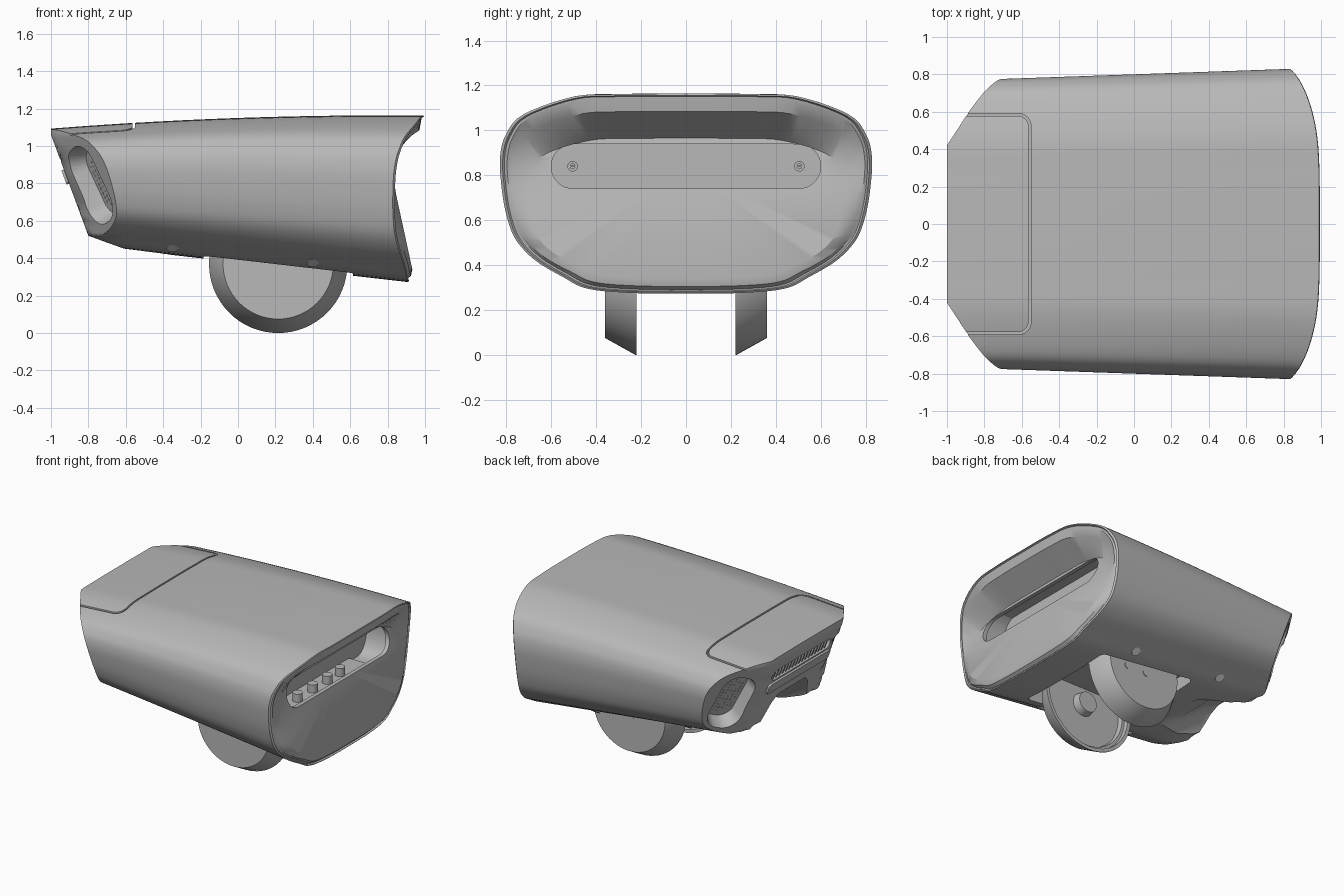
import bpy, bmesh, math
from mathutils import Matrix, Vector

if "Cube" in bpy.data.objects:
    bpy.data.objects.remove(bpy.data.objects["Cube"], do_unlink=True)


def material(name, value):
    m = bpy.data.materials.new(name)
    m.use_nodes = True
    m.diffuse_color = (value, value, value, 1)
    m.node_tree.nodes["Principled BSDF"].inputs["Base Color"].default_value = (value, value, value, 1)
    return m


grey = material("grey plastic", 0.48)
light = material("light grey plugs", 0.65)


def finish(ob, angle=30):
    bpy.ops.object.select_all(action='DESELECT')
    ob.select_set(True)
    bpy.context.view_layer.objects.active = ob
    bpy.ops.object.shade_smooth_by_angle(angle=math.radians(angle))


def loft(name, rings, matrix=Matrix(), closed=False, mat=grey):
    """Skin a list of equal rings; capped at both ends unless closed in a loop."""
    bm = bmesh.new()
    vs = [[bm.verts.new(matrix @ Vector(p)) for p in r] for r in rings]
    n = len(vs[0])
    pairs = list(zip(vs, vs[1:])) + ([(vs[-1], vs[0])] if closed else [])
    for a, b in pairs:
        for i in range(n):
            j = (i + 1) % n
            bm.faces.new((a[i], a[j], b[j], b[i]))
    if not closed:
        bm.faces.new(vs[0])
        bm.faces.new(vs[-1])
    bmesh.ops.recalc_face_normals(bm, faces=bm.faces)
    me = bpy.data.meshes.new(name)
    bm.to_mesh(me)
    bm.free()
    me.materials.append(mat)
    ob = bpy.data.objects.new(name, me)
    bpy.context.collection.objects.link(ob)
    finish(ob)
    return ob


def rounded(w, h, r, seg=8):
    pts = []
    for k, (sx, sy) in enumerate(((1, 1), (-1, 1), (-1, -1), (1, -1))):
        for i in range(seg + 1):
            a = math.pi / 2 * (k + i / seg)
            pts.append((sx * (w / 2 - r) + r * math.cos(a), sy * (h / 2 - r) + r * math.sin(a)))
    return pts


def at(outline, d):
    return [(a, b, d) for a, b in outline]


def prism(name, outline, matrix, d0, d1, top=None, mat=grey):
    return loft(name, [at(outline, d0), at(top or outline, d1)], matrix, mat=mat)


def frame_ring(name, outer, inner, matrix, d0, d1):
    return loft(name, [at(outer, d0), at(outer, d1), at(inner, d1), at(inner, d0)], matrix, True)


def basis(origin, up, normal):
    n, u = Vector(normal).normalized(), Vector(up).normalized()
    s = u.cross(n)
    m = Matrix((s, u, n)).transposed().to_4x4()
    m.translation = origin
    return m


# Body cross-section: half outline, smoothed and mirrored
half = [(0, 1), (.35, .998), (.6, .985), (.87, .895), (.965, .79), (.995, .68), (.99, .55),
        (.965, .4), (.915, .27), (.81, .165), (.66, .083), (.53, .025), (.3, .004), (0, 0)]
ctrl = [Vector(p) for p in half]
ext = [Vector((-.35, .998))] + ctrl + [Vector((-.3, .004))]
side = []
for i in range(len(ctrl) - 1):
    a, b, c, d = ext[i:i + 4]
    for k in range(5):
        t = k / 5
        side.append(0.5 * (2 * b + (c - a) * t + (2 * a - 5 * b + 4 * c - d) * t * t
                           + (3 * b - a - 3 * c + d) * t ** 3))
side.append(ctrl[-1])
section = [(p.x, p.y) for p in side] + [(-p.x, p.y) for p in side[-2:0:-1]]


def skin(x, u, v):
    low, high = .377 - .115 * x, 1.15 + .035 * x - .022 * x * x
    return Vector((x, (.803 + .035 * x) * u, low + (high - low) * v))


def rear(y, z):
    return -1 + .37 * max(0, 1.06 - z) + .65 * max(0, abs(y) - .42) + 2.4 * max(0, .52 - z)


def nose(y, z):
    return .99 - .13 * (abs(y) / .83) ** 4 - .08 * (1.16 - z) / .88


def solve(fn, u, v):
    x = 0.0
    for _ in range(20):
        p = skin(x, u, v)
        x = fn(p.y, p.z)
    return skin(x, u, v)


def scaled(s):
    return [(u * s, .5 + (v - .5) * s) for u, v in section]


def panel(z):
    return .93 - .217 * (z - .35)


def slot_point(p):
    """Ray from the slot centre to p, stopped on the slot's stadium outline."""
    y, z = p.y, p.z - .84
    t = .1 / max(abs(z), 1e-6)
    if abs(y) * t > .5:
        q, b = y * y + z * z, .5 * abs(y)
        t = (b + math.sqrt(max(0, b * b - q * (.25 - .01)))) / q
    return y * t, .84 + z * t


# Rear cap, long shell, nose rim, recessed nose panel and slot cavity
rings = [[solve(rear, *c) for c in scaled(s)] for s in (.08, .3, .5, .7, .82, .9, .95, .98)]
start = [solve(rear, *c) for c in section]
rim = [solve(nose, *c) for c in section]
for k in range(15):
    rings.append([skin(a.x + (b.x - a.x) * k / 14, *c) for a, b, c in zip(start, rim, section)])
for s, dx in ((.985, .004), (.975, -.008), (.96, -.008)):
    rings.append([solve(nose, *c) + Vector((dx, 0, 0)) for c in scaled(s)])
for w, lo, hi, blend, brow in ((.93, .305, 1.085, .5, .09), (.85, .34, .965, 0, 0)):
    ring = []
    for r, (u, v) in zip(rim, section):
        z = lo + (hi - lo) * v
        ring.append(Vector((panel(z) + blend * (r.x - panel(z)) + brow * v ** 10, r.y * w, z)))
    rings.append(ring)
opening = [slot_point(p) for p in rings[-1]]
cavity = [(y * 1.1, .84 + (z - .84) * 1.9) for y, z in opening]
rings.append([Vector((panel(z), y, z)) for y, z in opening])
rings.append([Vector((panel(z) - .03, y, z)) for y, z in opening])
rings.append([Vector((panel(z) - .05, y, z)) for y, z in cavity])
rings.append([Vector((.6, y, z)) for y, z in cavity])
body = loft("body_shell", rings)

# Cutters: lid groove, rear vent, wheel well, underside arch, corner pods
cutters = [frame_ring("lid_groove_cutter", rounded(1.0, 1.184, .07), rounded(.974, 1.156, .06),
                      Matrix.Translation((-1.05, 0, 0)), 1.055, 1.3)]
vent = basis((rear(0, .93), 0, .93), (-.37, 0, 1), (-1, 0, -.37))
cutters.append(prism("vent_cutter", rounded(.68, .09, .044), vent, -.08, .1))
cutters.append(prism("wheel_well_cutter", rounded(.8, .8, .04),
                     Matrix.Translation((.215, 0, 0)), .2, .5))
arch = []
for x, top in ((-1.15, .77), (-.9, .73), (-.74, .65), (-.56, .52), (-.3, .38)):
    curve = [(.42 * (k / 8 - 1), .5 - .5 * math.cos(math.pi * min(1, k / 5))) for k in range(9)]
    curve += [(-y, h) for y, h in curve[-2::-1]]
    arch.append([(x, y, .3 + (top - .3) * h) for y, h in curve] + [(x, .42, .2), (x, -.42, .2)])
cutters.append(loft("arch_cutter", arch))
pods = {}
for s, label in ((1, "back"), (-1, "front")):
    pods[label] = basis((rear(.59, .79), s * .59, .79), (-.4675, -.15 * s, 1), (-1, .65 * s, -.37))
    cutters.append(prism(label + "_pod_cutter", rounded(.21, .38, .09), pods[label], -.1, .1,
                         rounded(.31, .5, .14)))
for c in cutters:
    c.hide_render = True
    mod = body.modifiers.new("cut", 'BOOLEAN')
    mod.object, mod.solver = c, 'EXACT'
    bpy.context.view_layer.objects.active = body
    bpy.ops.object.modifier_apply(modifier=mod.name)
    bpy.data.objects.remove(c, do_unlink=True)
finish(body)

# Rear vent fins and the raised lip under the vent
for k in range(17):
    prism("vent_fin", rounded(.012, .085, .004, 2),
          vent @ Matrix.Translation(((k - 8) * .038, 0, 0)), -.08, -.01)
prism("vent_lip", rounded(.72, .08, .02), vent @ Matrix.Translation((0, -.1, 0)), -.03, .014)

# Speaker mesh studs inside the corner pods
stud = rounded(.014, .014, .0069, 2)
for label, m in pods.items():
    for i in range(-3, 4):
        for j in range(-6, 7):
            if abs(i) + abs(j) < 8:
                prism(label + "_pod_stud", stud, m @ Matrix.Translation((i * .027, j * .025, 0)), -.105, -.098)

# Parts seen through the nose slot: screws, low posts and a tray
facing_x = basis((.6, 0, .84), (0, 0, 1), (1, 0, 0))
for s in (-1, 1):
    m = facing_x @ Matrix.Translation((s * .505, 0, 0))
    frame_ring("slot_screw", rounded(.046, .046, .0229), rounded(.022, .022, .0109), m, -.01, .02)
    prism("slot_screw_core", rounded(.024, .008, .003, 2), m, -.01, .015)
for y in (-.3, -.12, .05, .2):
    prism("slot_post", rounded(.07, .07, .0349), Matrix.Translation((.7, y, 0)), .65, .735)
prism("slot_tray", rounded(.2, .9, .02), Matrix.Translation((.7, 0, 0)), .645, .675)

# Wheels: bevelled outside, hollow inside with a hub
profile = [(.001, .36), (.295, .36), (.37, .225), (.37, .22), (.345, .22), (.34, .25), (.32, .25),
           (.31, .28), (.085, .28), (.075, .225), (.001, .225)]
for s, label in ((1, "back"), (-1, "front")):
    loft(label + "_wheel", [[(.215 + r * math.cos(a), s * y, .37 + r * math.sin(a))
                             for a in (math.tau * k / 64 for k in range(64))] for r, y in profile])
    for x in (.2, .36):
        prism(label + "_wheel_screw", rounded(.046, .046, .0229),
              basis((x, s * .36, .34), (0, 0, 1), (0, s, 0)), -.01, .006)
    # Round plugs on the lower side facets
    for x in (-.35, .4):
        prism(label + "_side_plug", rounded(.064, .064, .0319),
              basis(skin(x, s * .605, .057), (1, 0, 0), (0, .6 * s, -.8)), -.03, .008, mat=light)
